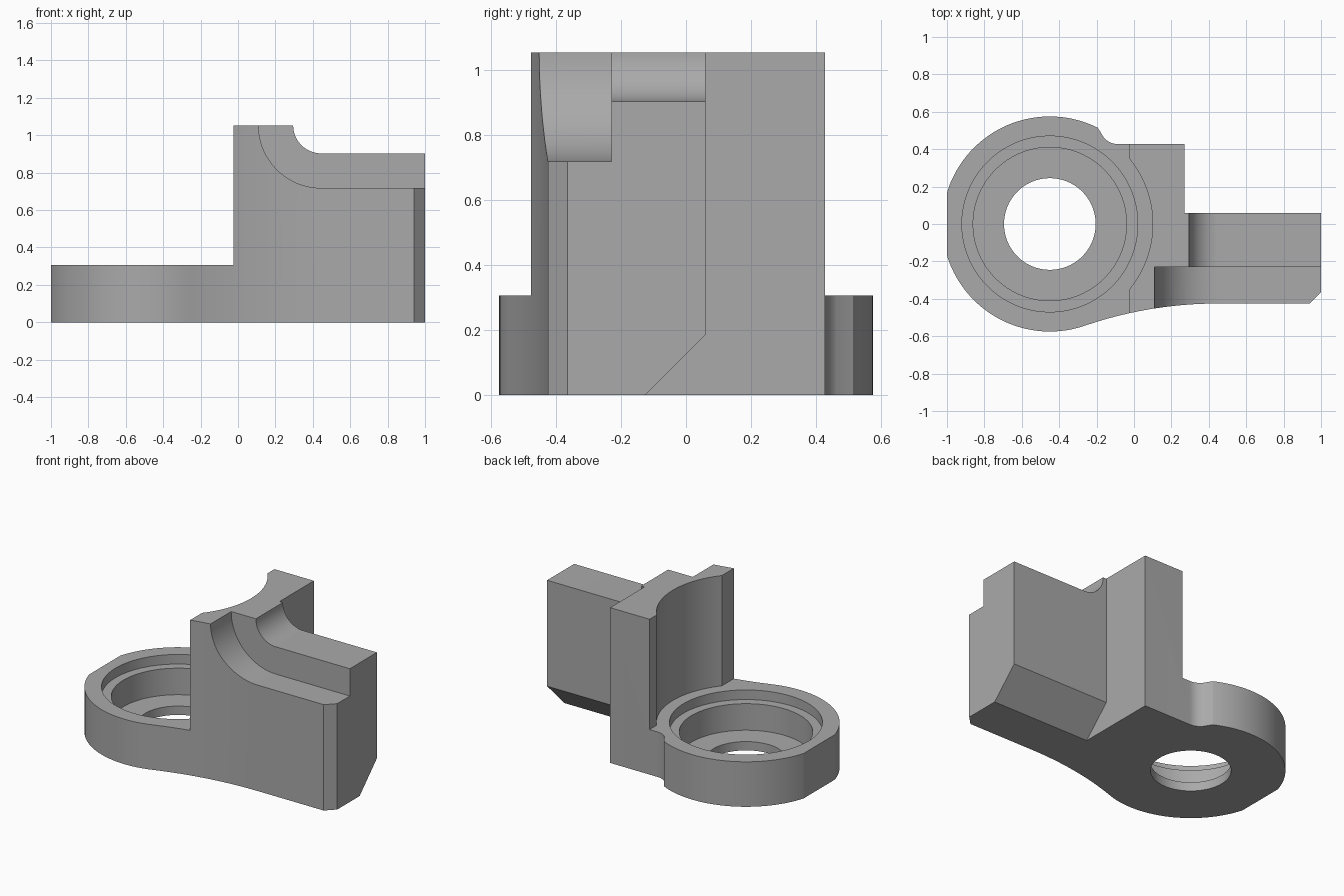
import bpy, bmesh
from math import sin, cos, radians, acos, asin, degrees

if "Cube" in bpy.data.objects:
    bpy.data.objects.remove(bpy.data.objects["Cube"], do_unlink=True)

grey = bpy.data.materials.new("plain grey")
grey.use_nodes = True
grey.diffuse_color = (0.4, 0.4, 0.4, 1)
grey.node_tree.nodes["Principled BSDF"].inputs["Base Color"].default_value = (0.4, 0.4, 0.4, 1)


def arc(cx, cy, r, a, b, n):
    """Points along an arc from angle a to b in degrees."""
    steps = [radians(a + (b - a) * i / n) for i in range(n + 1)]
    return [(cx + r * cos(t), cy + r * sin(t)) for t in steps]


def prism(name, pts, axis, lo, hi):
    """Extrude a flat profile along the given axis."""
    place = {"x": lambda p, h: (h, p[0], p[1]),
             "y": lambda p, h: (p[0], h, p[1]),
             "z": lambda p, h: (p[0], p[1], h)}[axis]
    bm = bmesh.new()
    face = bm.faces.new([bm.verts.new(place(p, lo)) for p in pts])
    new = bmesh.ops.extrude_face_region(bm, geom=[face])["geom"]
    shift = place((0, 0), hi - lo)
    bmesh.ops.translate(bm, vec=shift, verts=[v for v in new if isinstance(v, bmesh.types.BMVert)])
    bmesh.ops.recalc_face_normals(bm, faces=bm.faces)
    mesh = bpy.data.meshes.new(name)
    bm.to_mesh(mesh)
    bm.free()
    mesh.materials.append(grey)
    obj = bpy.data.objects.new(name, mesh)
    bpy.context.collection.objects.link(obj)
    return obj


RING_X, RING_R, RING_H, TOP = -0.45, 0.575, 0.305, 1.053
flat = degrees(acos(0.55 / RING_R))
blend_r = 2.2
blend = degrees(asin(0.9 / (RING_R + blend_r)))

# Footprint: ring with flat left side, swept front edge, arm and back block
outline = arc(RING_X, 0, RING_R, 63.5, 180 - flat, 36)
outline += arc(RING_X, 0, RING_R, 180 + flat, 270 + blend, 36)
outline += arc(0.45, -0.425 - blend_r, blend_r, 90 + blend, 90, 12)
outline += [(0.94, -0.425), (1, -0.365), (1, 0.06), (0.27, 0.06), (0.27, 0.427)]
outline += arc(-0.085, 0.527, 0.1, 270, 220, 8)
bracket = prism("bracket", outline, "z", 0, TOP)

# Space above the ring, with the round clearance in the upright
half = degrees(acos((-0.025 - RING_X) / 0.55))
clearance = [(-2, -2), (-0.025, -2)] + arc(RING_X, 0, 0.55, -half, half, 32) + [(-0.025, 2), (-2, 2)]
cutters = [prism("ring_clearance", clearance, "z", RING_H, 2)]

# Stepped bore
for name, r, z in (("hole", 0.245, -1), ("bore", 0.41, 0.06), ("lip", 0.47, 0.24)):
    cutters.append(prism(name, arc(RING_X, 0, r, 0, 357.5, 143), "z", z, 0.6))


# Two concave shoulders on top of the arm
def shoulder(name, r, y_end):
    pts = arc(0.445, TOP, r, 180, 270, 20)
    pts += [(2, TOP - r), (2, 2), (0.445 - r, 2)]
    cutters.append(prism(name, pts, "y", -1, y_end))


shoulder("inner_shoulder", 0.15, 0.2)
shoulder("outer_shoulder", 0.335, -0.23)

# Sloped underside at the back of the arm
slope = [(-0.225, -0.1), (0.16, 0.285), (0.16, -0.1)]
cutters.append(prism("arm_slope", slope, "x", 0.27, 2))

bpy.context.view_layer.objects.active = bracket
for c in cutters:
    c.hide_render = True
    mod = bracket.modifiers.new(c.name, "BOOLEAN")
    mod.operation, mod.solver, mod.object = "DIFFERENCE", "EXACT", c
    bpy.ops.object.modifier_apply(modifier=mod.name)
    bpy.data.objects.remove(c, do_unlink=True)

bpy.ops.object.select_all(action="DESELECT")
bracket.select_set(True)
bpy.ops.object.shade_smooth_by_angle(angle=radians(12))
